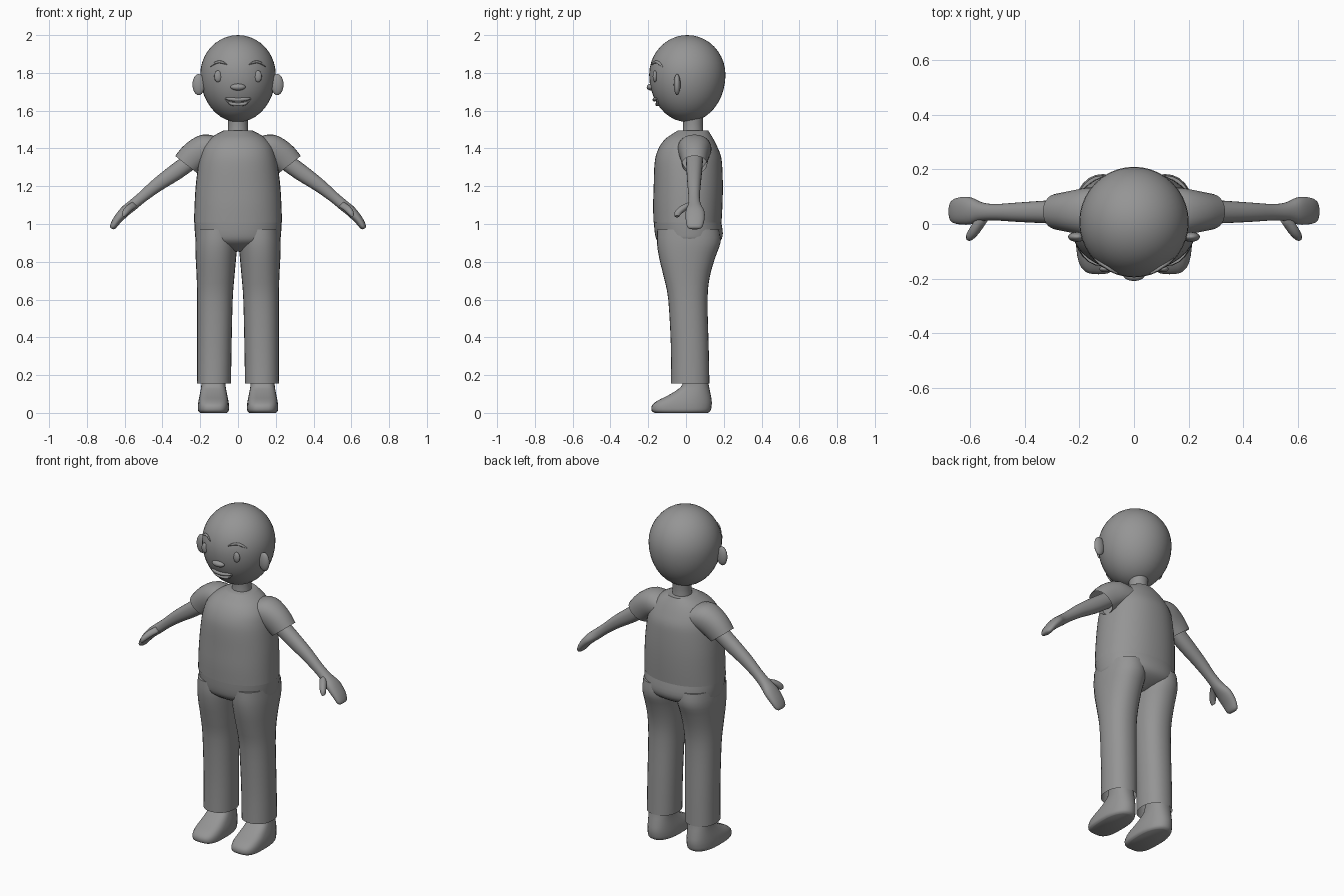
import bpy, bmesh, math
from mathutils import Vector

grey = bpy.data.materials.new("plain grey")
grey.diffuse_color = (0.3, 0.3, 0.3, 1)


def finish(name, bm, mirror=False):
    bmesh.ops.recalc_face_normals(bm, faces=bm.faces)
    me = bpy.data.meshes.new(name)
    bm.to_mesh(me)
    bm.free()
    ob = bpy.data.objects.new(name, me)
    bpy.context.collection.objects.link(ob)
    me.materials.append(grey)
    if mirror:
        ob.modifiers.new("mirror", 'MIRROR').use_clip = False
    return ob


def spline(rows, steps):
    """Smoothly interpolate rows of numbers (Catmull-Rom)."""
    out, last = [], len(rows) - 1
    for i in range(last):
        a, b, c, d = (rows[min(max(k, 0), last)] for k in (i - 1, i, i + 1, i + 2))
        for s in range(steps):
            t = s / steps
            out.append([0.5 * (2 * q + (r - p) * t + (2 * p - 5 * q + 4 * r - w) * t * t
                               + (3 * q - p - 3 * r + w) * t ** 3)
                        for p, q, r, w in zip(a, b, c, d)])
    return out + [list(rows[-1])]


def loft(name, rows, mirror=False, front=2.2, back=2.2, caps=(True, True), n=28, steps=3):
    """Rows: x, y, z, half width, half depth (y), tilt of the width axis from x towards z."""
    bm, rings = bmesh.new(), []
    for x, y, z, a, b, tilt in spline(rows, steps):
        u = Vector((math.cos(math.radians(tilt)), 0, math.sin(math.radians(tilt))))
        ring = []
        for k in range(n):
            c, s = math.cos(math.tau * k / n), math.sin(math.tau * k / n)
            e = 2 / (front if s < 0 else back)
            p = Vector((x, y, z)) + u * a * math.copysign(abs(c) ** e, c)
            p.y += b * math.copysign(abs(s) ** e, s)
            ring.append(bm.verts.new(p))
        rings.append(ring)
    for r, q in zip(rings, rings[1:]):
        for k in range(n):
            bm.faces.new((r[k], r[(k + 1) % n], q[(k + 1) % n], q[k]))
    if caps[0]:
        bm.faces.new(rings[0])
    if caps[1]:
        bm.faces.new(rings[-1])
    return finish(name, bm, mirror)


def upright(rows, x=0):
    """Rows: z, half width, front y, back y -> loft rows."""
    return [(x, (f + b) / 2, z, w, (b - f) / 2, 0) for z, w, f, b in rows]


def ball(name, centre, size, mirror=False, seg=24):
    bm = bmesh.new()
    bmesh.ops.create_uvsphere(bm, u_segments=seg, v_segments=seg // 2, radius=1)
    for v in bm.verts:
        v.co = Vector(c + s * q for c, s, q in zip(centre, size, v.co))
    return finish(name, bm, mirror)


def head_y(x, z):
    """Front surface of the head."""
    h = (z - 1.79) / (0.21 if z > 1.79 else 0.25)
    return 0.007 - 0.202 * math.sqrt(max(0, 1 - h * h - (x / 0.2) ** 2))


# Head: a ball with a longer lower half
head = ball("head", (0, 0.007, 1.79), (0.2, 0.202, 0.21), seg=40)
for v in head.data.vertices:
    if v.co.z < 1.79:
        v.co.z = 1.79 + (v.co.z - 1.79) * 0.25 / 0.21
loft("neck", [(0, 0.037, z, r, r, 0) for z, r in
              ((1.44, 0.06), (1.49, 0.054), (1.53, 0.052), (1.58, 0.055))], front=2, back=2)

# Face and ears
ball("ears", (0.208, -0.047, 1.738), (0.033, 0.018, 0.056), True)
ball("eyes", (0.106, head_y(0.106, 1.782), 1.782), (0.02, 0.012, 0.031), True)
ball("nose", (0, -0.187, 1.725), (0.04, 0.021, 0.018))


def ridge(name, points, thick, mirror=False):
    """Tapered strip following the face, made of upright rings along x."""
    rows = []
    for i, (x, z) in enumerate(points):
        w = thick * (0.35 if i in (0, len(points) - 1) else 1)
        rows.append((x, head_y(x, z) - 0.002, z, w, w * 1.1, 90))
    return loft(name, rows, mirror, front=2, back=2, n=10)


ridge("brows", [(0.058, 1.843), (0.08, 1.855), (0.105, 1.858), (0.128, 1.848), (0.147, 1.833)], 0.007, True)
ridge("upper_lip", [(-0.068, 1.664), (-0.04, 1.661), (0, 1.658), (0.04, 1.661), (0.068, 1.664)], 0.01)
ridge("lower_lip", [(-0.066, 1.655), (-0.04, 1.638), (0, 1.633), (0.04, 1.638), (0.066, 1.655)], 0.009)

# Shirt body with an open hem, and sleeves
loft("shirt", upright([
    (1.008, 0.233, -0.172, 0.188), (1.1, 0.23, -0.174, 0.193), (1.2, 0.224, -0.171, 0.195),
    (1.3, 0.212, -0.168, 0.192), (1.36, 0.2, -0.16, 0.185), (1.41, 0.182, -0.14, 0.165),
    (1.45, 0.15, -0.11, 0.145), (1.475, 0.115, -0.075, 0.13), (1.494, 0.078, -0.045, 0.118)]),
    caps=(False, True), n=40)
loft("sleeves", [
    (0.10, 0.045, 1.395, 0.065, 0.09, 90), (0.17, 0.045, 1.395, 0.08, 0.088, 78),
    (0.23, 0.045, 1.36, 0.08, 0.076, 56), (0.275, 0.045, 1.315, 0.073, 0.066, 38)],
    True, caps=(True, False))

# Arms with flat mitten hands and thumbs
loft("arms", [
    (0.24, 0.045, 1.34, 0.045, 0.045, 52), (0.33, 0.044, 1.275, 0.044, 0.041, 54),
    (0.43, 0.043, 1.205, 0.036, 0.035, 54), (0.51, 0.043, 1.14, 0.029, 0.03, 52),
    (0.56, 0.045, 1.098, 0.029, 0.035, 48), (0.60, 0.048, 1.065, 0.028, 0.05, 42),
    (0.64, 0.048, 1.02, 0.023, 0.049, 33), (0.662, 0.046, 0.985, 0.017, 0.04, 25),
    (0.668, 0.046, 0.975, 0.008, 0.025, 25)], True, n=24)
loft("thumbs", [
    (0.545, 0.025, 1.105, 0.018, 0.02, 45), (0.575, -0.012, 1.085, 0.019, 0.026, 40),
    (0.597, -0.04, 1.06, 0.016, 0.02, 35), (0.607, -0.048, 1.04, 0.008, 0.012, 35)], True, n=14)

# Trousers: hips and two legs with open hems
loft("trouser_hips", upright([
    (0.855, 0.03, -0.07, 0.08), (0.88, 0.14, -0.115, 0.14), (0.91, 0.216, -0.152, 0.182),
    (0.95, 0.228, -0.165, 0.195), (1.012, 0.231, -0.17, 0.186)]), n=40)
loft("trouser_legs", [
    (0.127, 0.022, 0.155, 0.09, 0.102, 0), (0.125, 0.02, 0.35, 0.091, 0.1, 0),
    (0.122, 0.01, 0.6, 0.094, 0.104, 0), (0.119, 0.004, 0.72, 0.1, 0.122, 0),
    (0.117, 0.006, 0.82, 0.107, 0.148, 0), (0.114, 0.014, 0.9, 0.112, 0.168, 0),
    (0.113, 0.012, 0.97, 0.108, 0.165, 0)], True, caps=(False, True))

# Shoes: square toes, round heels, rising into the trouser legs
loft("shoes", upright([
    (0.0, 0.07, -0.165, 0.115), (0.012, 0.081, -0.182, 0.13), (0.04, 0.082, -0.18, 0.136),
    (0.065, 0.079, -0.15, 0.136), (0.09, 0.074, -0.1, 0.132), (0.12, 0.068, -0.05, 0.126),
    (0.15, 0.064, -0.02, 0.12), (0.22, 0.06, -0.01, 0.11)], 0.13),
    True, front=3.2, back=2.2)

# Smooth shading with sharp hems
for ob in bpy.data.objects:
    ob.select_set(True)
bpy.context.view_layer.objects.active = head
bpy.ops.object.shade_smooth_by_angle(angle=math.radians(40))
